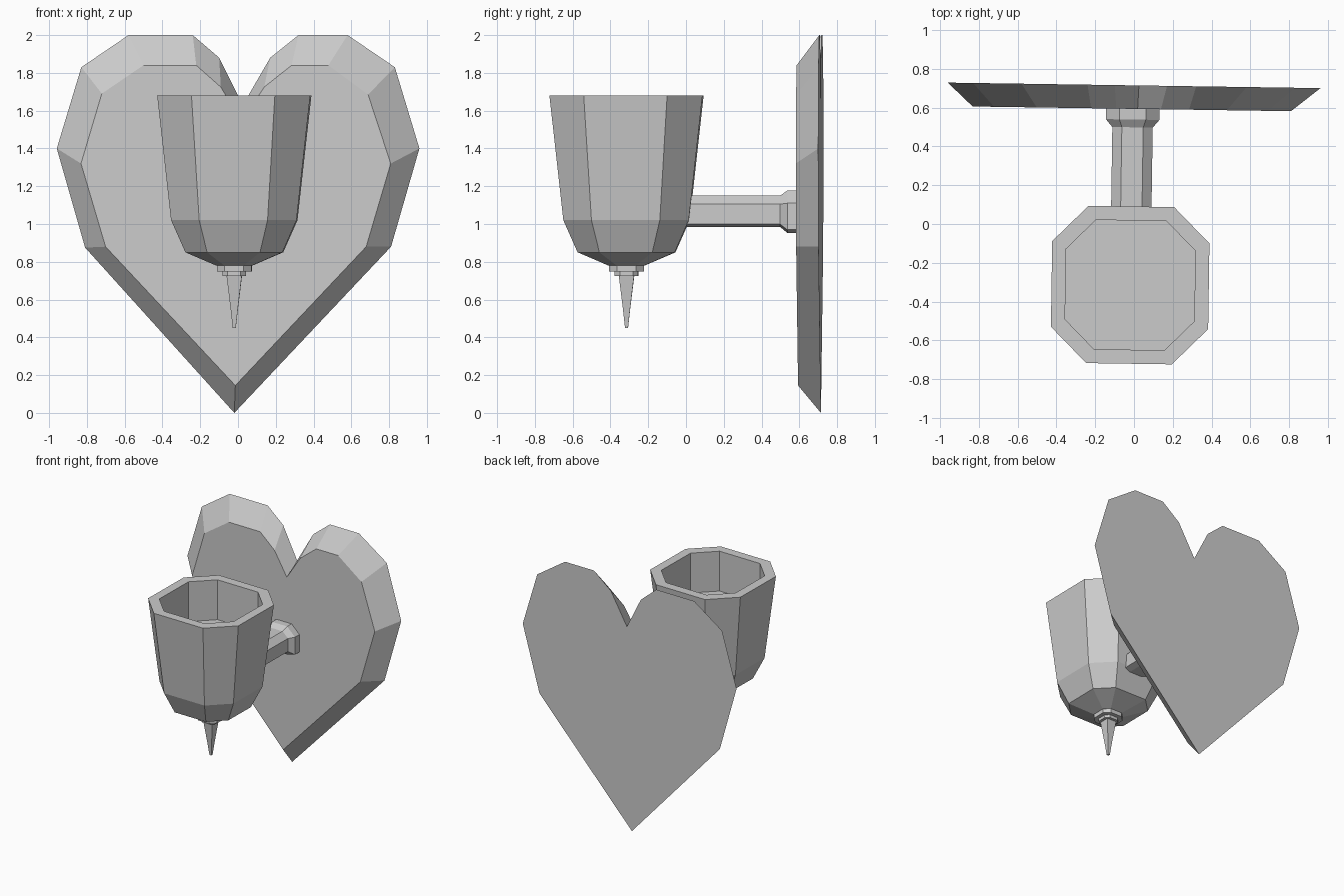
import bpy, bmesh
from mathutils import Matrix

if "Cube" in bpy.data.objects:
    bpy.data.objects.remove(bpy.data.objects["Cube"])

TWIST = Matrix.Rotation(-0.0148, 4, 'Z')   # the whole model is turned very slightly


def loft(name, rings):
    """Skin a stack of equal-length rings and cap both ends."""
    bm = bmesh.new()
    vs = [[bm.verts.new(TWIST @ Matrix.Translation(p).to_translation()) for p in r] for r in rings]
    n = len(vs[0])
    for a, b in zip(vs, vs[1:]):
        for i in range(n):
            j = (i + 1) % n
            bm.faces.new((a[i], a[j], b[j], b[i]))
    bm.faces.new(vs[0][::-1])
    bm.faces.new(vs[-1])
    bmesh.ops.recalc_face_normals(bm, faces=bm.faces)
    me = bpy.data.meshes.new(name)
    bm.to_mesh(me)
    bm.free()
    ob = bpy.data.objects.new(name, me)
    bpy.context.collection.objects.link(ob)
    return ob


CX, CY = -0.015, -0.315


def octagon(h, z, k=0.545):
    """Chamfered square of half width h around the cup axis."""
    f = h * k
    pts = [(h, -f), (h, f), (f, h), (-f, h), (-h, f), (-h, -f), (-f, -h), (f, -h)]
    return [(CX + x, CY + y, z) for x, y in pts]


def square(h, z):
    return [(CX + x * h, CY + y * h, z) for x, y in ((1, -1), (1, 1), (-1, 1), (-1, -1))]


# Heart-shaped wall plate: large back outline, smaller front outline
back = [(-.02, 0), (.81, .88), (.96, 1.4), (.83, 1.83), (.58, 2), (.32, 2), (.17, 1.88),
        (.025, 1.63), (-.10, 1.88), (-.24, 2), (-.58, 2), (-.83, 1.83), (-.96, 1.4), (-.81, .875)]
front = [(-.013, .145), (.68, .88), (.81, 1.32), (.69, 1.685), (.48, 1.84), (.285, 1.84), (.14, 1.725),
         (.02, 1.54), (-.09, 1.725), (-.22, 1.84), (-.5, 1.84), (-.72, 1.69), (-.83, 1.32), (-.70, .88)]
loft("heart_wall_plate", [[(x - .01, .714, z) for x, z in back],
                          [(x - .01, .593, z) for x, z in front]])

# Hollow cup: outer wall, rim, inner wall down to the floor
loft("cup", [octagon(h, z) for h, z in
             ((.095, .78), (.257, .85), (.332, 1.02), (.405, 1.68), (.333, 1.68), (.333, 1.36))])

# Stepped collar and pointed finial below the cup
loft("finial_collar", [octagon(h, z) for h, z in
                       ((.062, .725), (.062, .748), (.092, .748), (.092, .785))])
loft("finial_spike", [square(h, z) for h, z in ((.041, .73), (.019, .55), (.008, .45))])


# Arm with flared flange against the plate
def arm_ring(y, w, f, z0, z1, z2, z3):
    pts = [(f, z3), (w, z2), (w, z1), (f, z0), (-f, z0), (-w, z1), (-w, z2), (-f, z3)]
    return [(x - .015, y, z) for x, z in pts]


tube = (.104, .055, .985, 1.0, 1.105, 1.15)
flange = (.138, .068, .952, .97, 1.11, 1.177)
loft("arm", [arm_ring(0, *tube), arm_ring(.498, *tube),
             arm_ring(.538, *flange), arm_ring(.6, *flange)])
